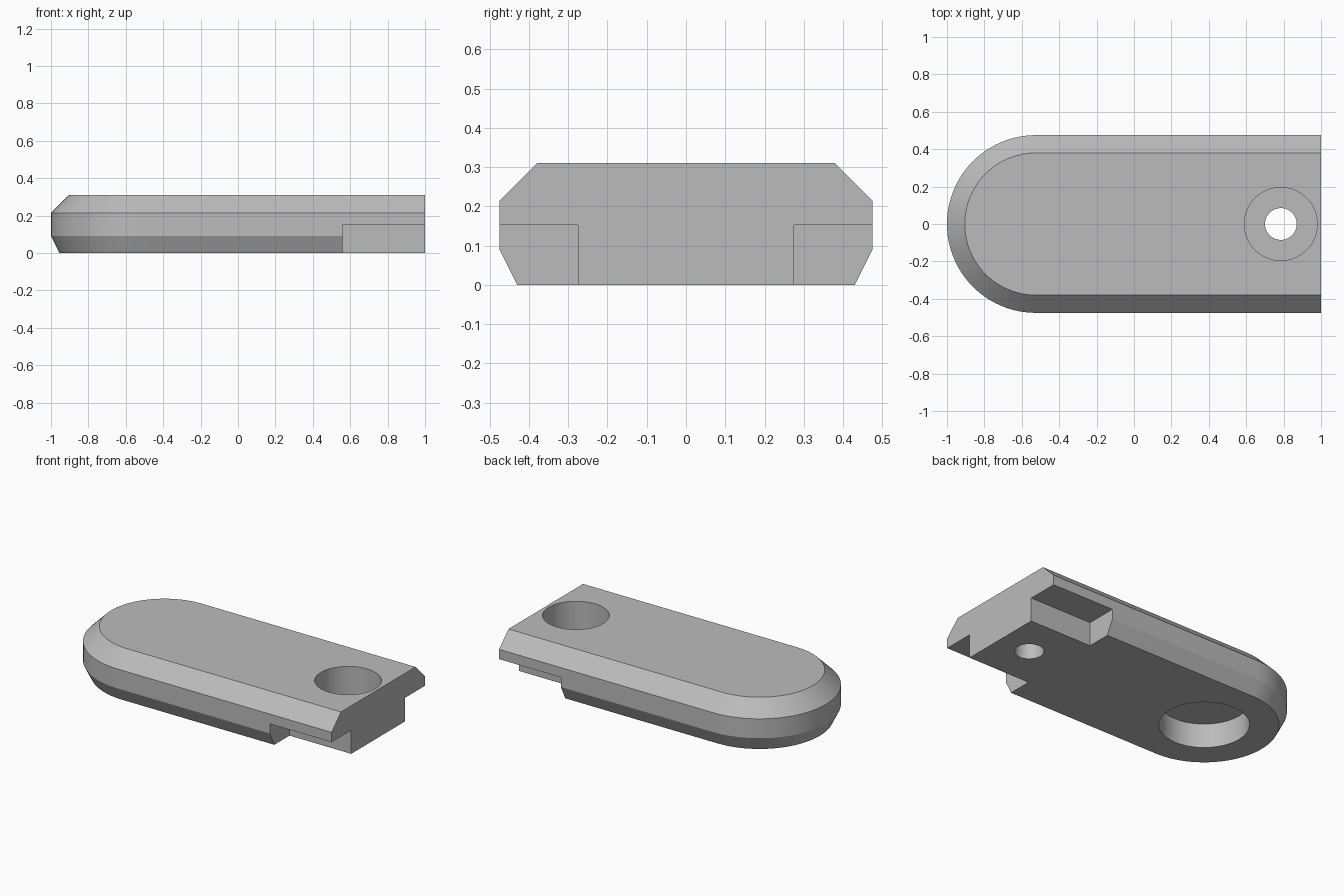
import bpy
import bmesh
import math

if "Cube" in bpy.data.objects:
    bpy.data.objects.remove(bpy.data.objects["Cube"], do_unlink=True)

ROUND_X = -0.525   # centre of the rounded end
BOLT_X = 0.785     # centre of the stepped bolt hole
END_X = 1.0        # flat end
STEPS = 48

grey = bpy.data.materials.new("plain grey")
grey.use_nodes = True
colour = (0.5, 0.5, 0.5, 1)
grey.diffuse_color = colour
grey.node_tree.nodes["Principled BSDF"].inputs["Base Color"].default_value = colour


def add_object(name, bm):
    bmesh.ops.recalc_face_normals(bm, faces=bm.faces)
    mesh = bpy.data.meshes.new(name)
    bm.to_mesh(mesh)
    bm.free()
    mesh.materials.append(grey)
    obj = bpy.data.objects.new(name, mesh)
    bpy.context.collection.objects.link(obj)
    return obj


def outline(radius):
    """Bar outline: half circle on one end, square cut on the other."""
    points = [(END_X, radius)]
    for i in range(STEPS + 1):
        a = math.pi / 2 + math.pi * i / STEPS
        points.append((ROUND_X + radius * math.cos(a), radius * math.sin(a)))
    return points + [(END_X, -radius)]


def cylinder(name, x, radius, z0, z1):
    bm = bmesh.new()
    bmesh.ops.create_cone(bm, cap_ends=True, segments=64, radius1=radius,
                          radius2=radius, depth=z1 - z0)
    bmesh.ops.translate(bm, verts=bm.verts, vec=(x, 0, (z0 + z1) / 2))
    return add_object(name, bm)


def box(name, low, high):
    bm = bmesh.new()
    bmesh.ops.create_cube(bm, size=1)
    for v in bm.verts:
        v.co = [low[i] if v.co[i] < 0 else high[i] for i in range(3)]
    return add_object(name, bm)


# Chamfered bar, lofted through four outlines
profile = [(0.43, 0), (0.475, 0.09), (0.475, 0.215), (0.38, 0.31)]
bm = bmesh.new()
rings = [[bm.verts.new((x, y, z)) for x, y in outline(r)] for r, z in profile]
count = len(rings[0])
for lower, upper in zip(rings, rings[1:]):
    for i in range(count):
        j = (i + 1) % count
        bm.faces.new((lower[i], lower[j], upper[j], upper[i]))
bm.faces.new(rings[0])
bm.faces.new(rings[-1])
bar = add_object("chamfered_bar", bm)

# Cutters: side notches, stepped bolt hole, blind recess underneath
cutters = [
    box("left_notch", (0.56, 0.275, -0.1), (1.1, 0.6, 0.152)),
    box("right_notch", (0.56, -0.6, -0.1), (1.1, -0.275, 0.152)),
    cylinder("bolt_hole", BOLT_X, 0.085, -0.1, 0.4),
    cylinder("bolt_head_recess", BOLT_X, 0.195, 0.11, 0.4),
    cylinder("underside_recess", ROUND_X, 0.26, -0.1, 0.155),
]
bpy.ops.object.select_all(action="DESELECT")
bpy.context.view_layer.objects.active = bar
bar.select_set(True)
for cutter in cutters:
    cutter.hide_render = True
    mod = bar.modifiers.new(cutter.name, "BOOLEAN")
    mod.operation = "DIFFERENCE"
    mod.solver = "EXACT"
    mod.object = cutter
    bpy.ops.object.modifier_apply(modifier=mod.name)
    bpy.data.objects.remove(cutter, do_unlink=True)

# Smooth curved walls, keep the chamfer edges crisp
bpy.ops.object.shade_smooth_by_angle(angle=math.radians(25))
